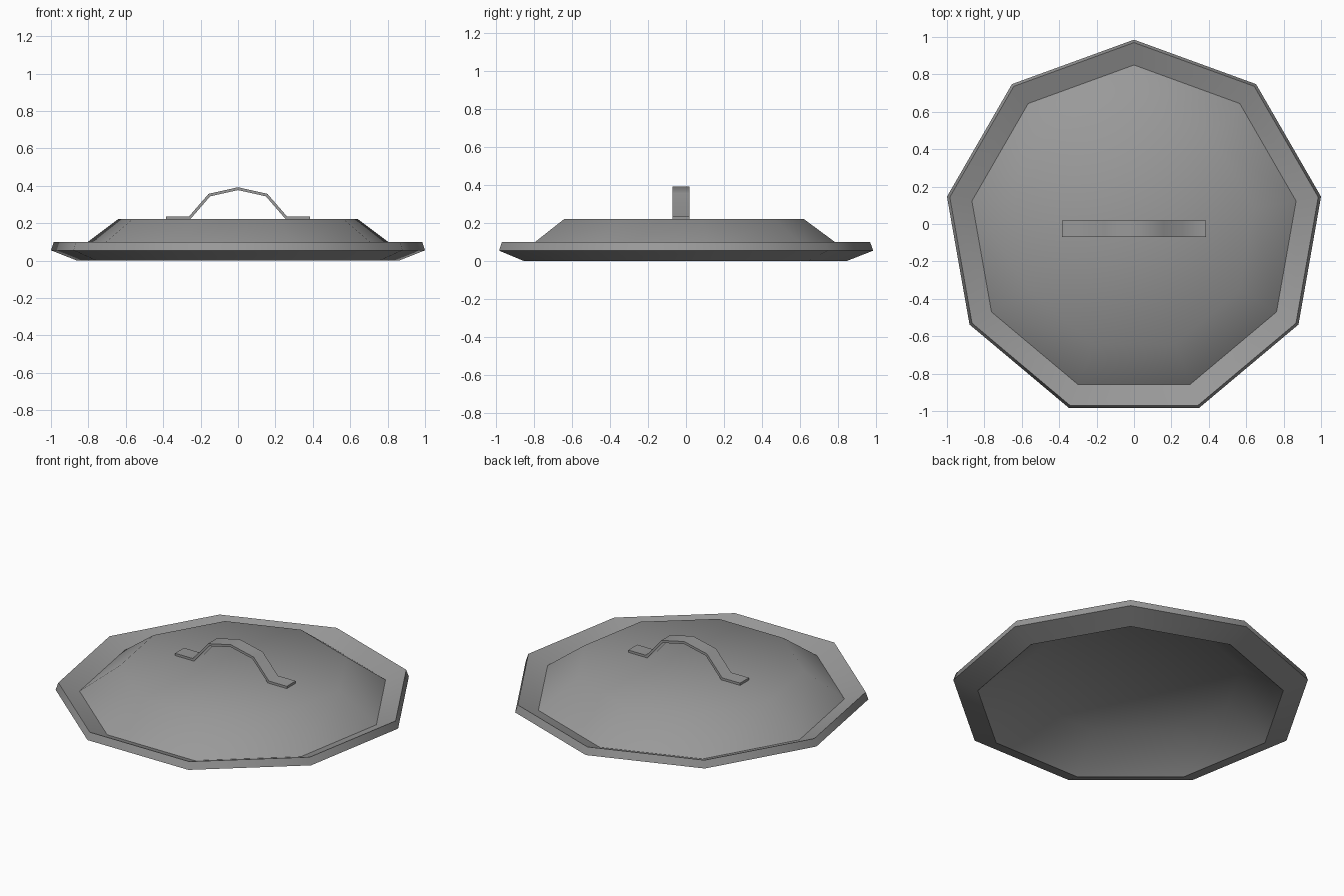
import bpy, bmesh
from math import sin, cos, tau, radians

SIDES = 9
CENTRE_Y = -0.03

cube = bpy.data.objects.get("Cube")
if cube:
    bpy.data.objects.remove(cube, do_unlink=True)

grey = bpy.data.materials.new("steel grey")
grey.use_nodes = True
grey.diffuse_color = (0.32, 0.32, 0.32, 1)
grey.node_tree.nodes["Principled BSDF"].inputs["Base Color"].default_value = grey.diffuse_color


def make_object(name, bm, thickness=0, angle=45):
    """Turn a bmesh into a shaded object, optionally thickened downwards."""
    bmesh.ops.recalc_face_normals(bm, faces=bm.faces)
    mesh = bpy.data.meshes.new(name)
    bm.to_mesh(mesh)
    bm.free()
    mesh.materials.append(grey)
    obj = bpy.data.objects.new(name, mesh)
    bpy.context.collection.objects.link(obj)
    bpy.ops.object.select_all(action='DESELECT')
    obj.select_set(True)
    bpy.context.view_layer.objects.active = obj
    if thickness:
        solid = obj.modifiers.new("thickness", 'SOLIDIFY')
        solid.thickness = thickness
        solid.offset = -1
        solid.use_even_offset = True
        bpy.ops.object.modifier_apply(modifier=solid.name)
    bpy.ops.object.shade_smooth_by_angle(angle=radians(angle))
    return obj


# Shield: nine-sided shell, profile (radius, height) from top boss over the rim to the hollow underside
profile = [(0.65, 0.222), (0.88, 0.052), (1.0, 0.1),
           (1.0154, 0.055), (0.875, 0), (0.635, 0.175)]
bm = bmesh.new()
rings = [[bm.verts.new((r * sin(tau * i / SIDES), CENTRE_Y + r * cos(tau * i / SIDES), z))
          for i in range(SIDES)] for r, z in profile]
for a, b in zip(rings, rings[1:]):
    for i in range(SIDES):
        j = (i + 1) % SIDES
        bm.faces.new((a[i], a[j], b[j], b[i]))
# Caps fan out from a centre point
for ring in (rings[0], rings[-1]):
    hub = bm.verts.new((0, CENTRE_Y, ring[0].co.z))
    for i in range(SIDES):
        bm.faces.new((hub, ring[i], ring[(i + 1) % SIDES]))
make_object("shield_body", bm)

# Handle: bent flat strap with a foot at each end
half = [(0.385, 0.236), (0.262, 0.236), (0.157, 0.357)]
path = [(-x, z) for x, z in half] + [(0, 0.392)] + half[::-1]
bm = bmesh.new()
pairs = [[bm.verts.new((x, y, z)) for y in (-0.07, 0.018)] for x, z in path]
for a, b in zip(pairs, pairs[1:]):
    bm.faces.new((a[0], b[0], b[1], a[1]))
for face in bm.faces:
    face.normal_update()
if bm.faces[:][0].normal.z < 0:
    bmesh.ops.reverse_faces(bm, faces=bm.faces)
make_object("handle_strap", bm, thickness=0.015, angle=60)
